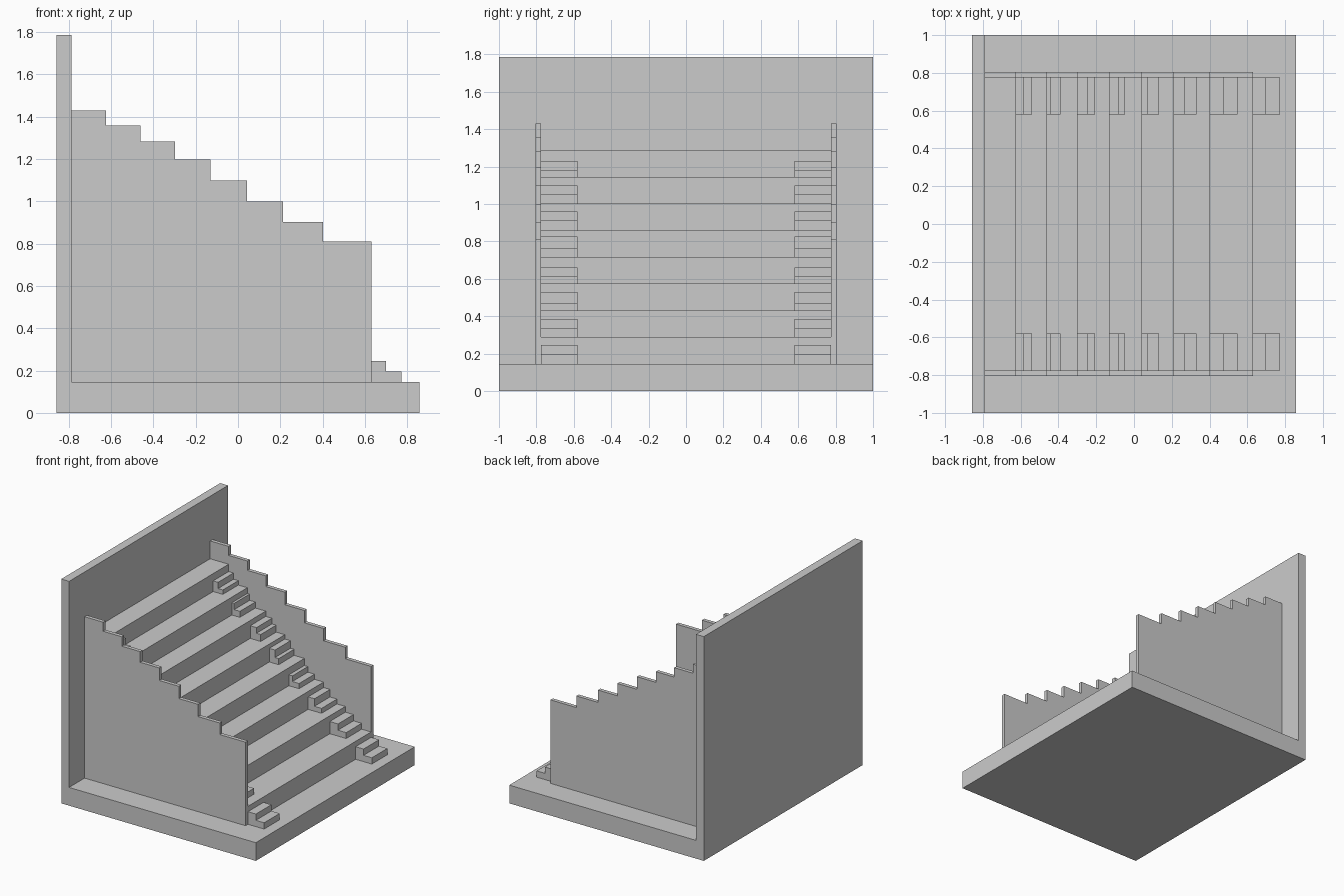
import bpy, bmesh

if "Cube" in bpy.data.objects:
    bpy.data.objects.remove(bpy.data.objects["Cube"])


def extrude_profile(name, pts, y0, y1):
    """Extrude a closed (x, z) outline from y0 to y1."""
    bm = bmesh.new()
    face = bm.faces.new([bm.verts.new((x, y0, z)) for x, z in pts])
    ext = bmesh.ops.extrude_face_region(bm, geom=[face])
    verts = [v for v in ext["geom"] if isinstance(v, bmesh.types.BMVert)]
    bmesh.ops.translate(bm, verts=verts, vec=(0, y1 - y0, 0))
    bmesh.ops.recalc_face_normals(bm, faces=bm.faces)
    mesh = bpy.data.meshes.new(name)
    bm.to_mesh(mesh)
    bm.free()
    obj = bpy.data.objects.new(name, mesh)
    bpy.context.collection.objects.link(obj)
    return obj


def stepped(back, bottom, edges, tops):
    """Outline of a staircase descending towards +x."""
    pts = [(back, bottom)]
    x = back
    for edge, top in zip(edges, tops):
        pts += [(x, top), (edge, top)]
        x = edge
    return pts + [(x, bottom)]


BASE, BACK, FLIGHT_Y, WALL_Y = 0.145, -0.788, 0.775, 0.805
RISE = (1.288 - BASE) / 8
RISERS = [-0.625, -0.46, -0.298, -0.13, 0.042, 0.212, 0.403, 0.63]

# Floor slab and back wall in one L-shaped piece
extrude_profile("base_and_back_wall",
                [(-0.857, 0), (0.857, 0), (0.857, BASE), (BACK, BASE),
                 (BACK, 1.786), (-0.857, 1.786)], -1, 1)

# Main flight of eight steps
treads = [BASE + RISE * (8 - i) for i in range(8)]
extrude_profile("main_steps", stepped(BACK, BASE, RISERS, treads),
                -FLIGHT_Y, FLIGHT_Y)

# Stepped side walls
wall_tops = [1.43, 1.358, 1.283, 1.198, 1.098, 1.0, 0.902, 0.81]
for side, s in (("left", -1), ("right", 1)):
    extrude_profile("side_wall_" + side, stepped(BACK, BASE, RISERS, wall_tops),
                    s * FLIGHT_Y, s * WALL_Y)

# Small half-steps at both ends of each tread: x mid, x front, z mid, z top
half_steps = [(-0.582, -0.54, 1.18, 1.23), (-0.44, -0.39, 1.05, 1.10),
              (-0.243, -0.206, 0.915, 0.96), (-0.08, -0.048, 0.765, 0.825),
              (0.073, 0.132, 0.615, 0.66), (0.268, 0.33, 0.47, 0.53),
              (0.475, 0.547, 0.335, 0.385), (0.70, 0.773, 0.195, 0.245)]
for i, (xm, xf, zm, zt) in enumerate(half_steps):
    floor = BASE + RISE * (7 - i)
    for side, s in (("left", -1), ("right", 1)):
        extrude_profile(f"half_step_{side}_{i + 1}",
                        stepped(RISERS[i], floor, [xm, xf], [zt, zm]),
                        s * 0.58, s * FLIGHT_Y)
